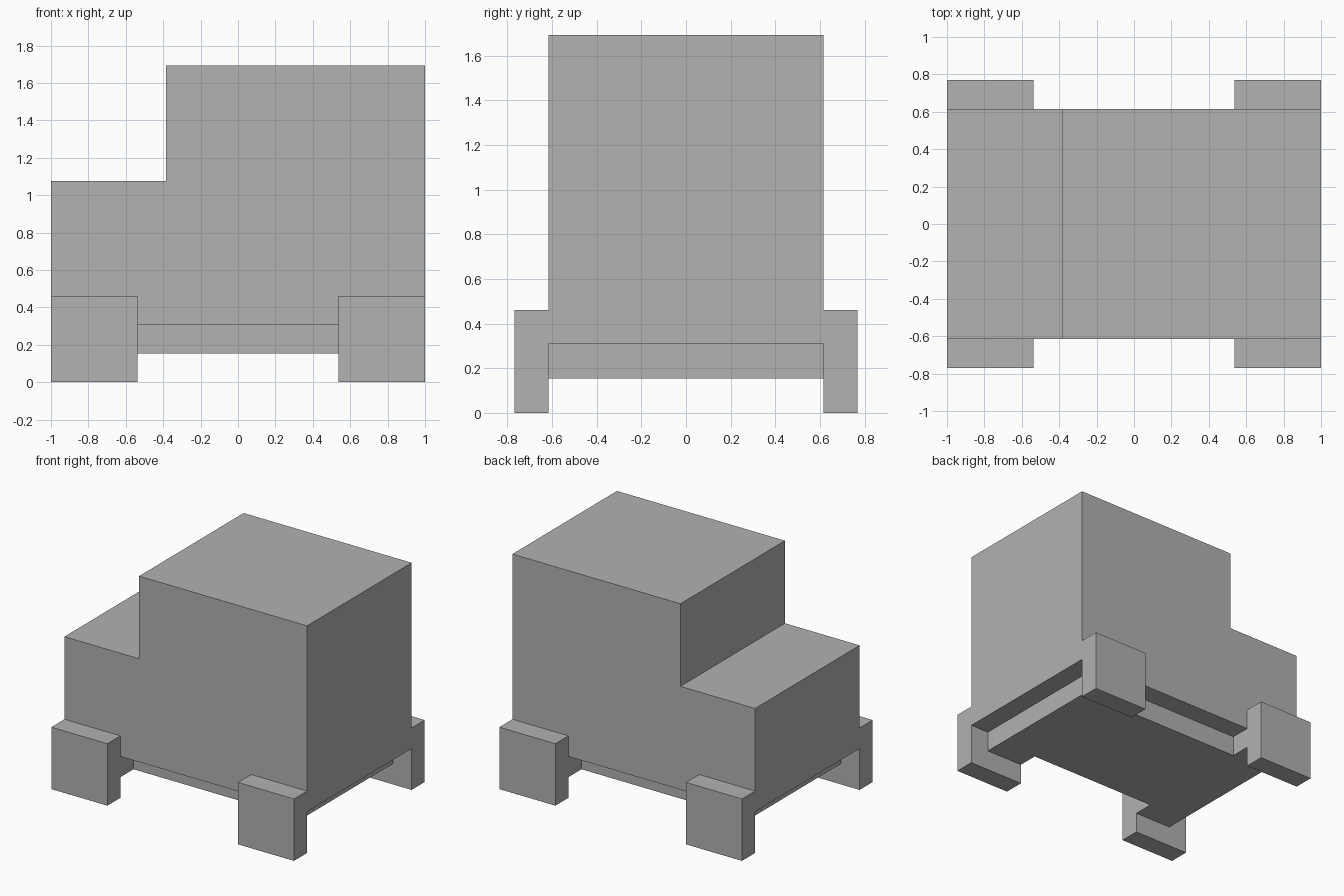
import bpy
import bmesh
from mathutils import Vector

cube = bpy.data.objects.get("Cube")
if cube:
    bpy.data.objects.remove(cube, do_unlink=True)

U = 2 / 13  # block unit: the model is thirteen units long

grey = bpy.data.materials.new("plain_grey")
grey.use_nodes = True
colour = (0.445, 0.445, 0.445, 1)
grey.diffuse_color = colour
grey.node_tree.nodes["Principled BSDF"].inputs["Base Color"].default_value = colour


def prism(name, outline, direction):
    """Extrude a flat outline, both given in block units."""
    bm = bmesh.new()
    face = bm.faces.new([bm.verts.new(Vector(p) * U) for p in outline])
    result = bmesh.ops.extrude_face_region(bm, geom=[face], use_keep_orig=True)
    moved = [v for v in result["geom"] if isinstance(v, bmesh.types.BMVert)]
    bmesh.ops.translate(bm, verts=moved, vec=Vector(direction) * U)
    bmesh.ops.recalc_face_normals(bm, faces=bm.faces)
    mesh = bpy.data.meshes.new(name)
    bm.to_mesh(mesh)
    bm.free()
    mesh.materials.append(grey)
    obj = bpy.data.objects.new(name, mesh)
    bpy.context.collection.objects.link(obj)
    return obj


# Body: stepped side profile with a low hood and a tall cabin
profile = [(-6.5, 2), (6.5, 2), (6.5, 11), (-2.5, 11), (-2.5, 7), (-6.5, 7)]
prism("body", [(x, -4, z) for x, z in profile], (0, 8, 0))

# Chassis: inset slab that widens into axle blocks behind the wheels
quarter = [(5.5, 4), (3.5, 4), (3.5, 3)]
outline = quarter + [(-x, y) for x, y in reversed(quarter)]
outline += [(-x, -y) for x, y in outline]
prism("chassis", [(x, y, 1) for x, y in outline], (0, 0, 1))

# Wheels: square blocks on the four lower corners
for side, sx in (("left", 1), ("right", -1)):
    for end, sy in (("front", -1), ("back", 1)):
        square = [(6.5, 0), (3.5, 0), (3.5, 3), (6.5, 3)]
        prism(f"{end}_{side}_wheel",
              [(sx * x, sy * 4, z) for x, z in square], (0, sy, 0))
